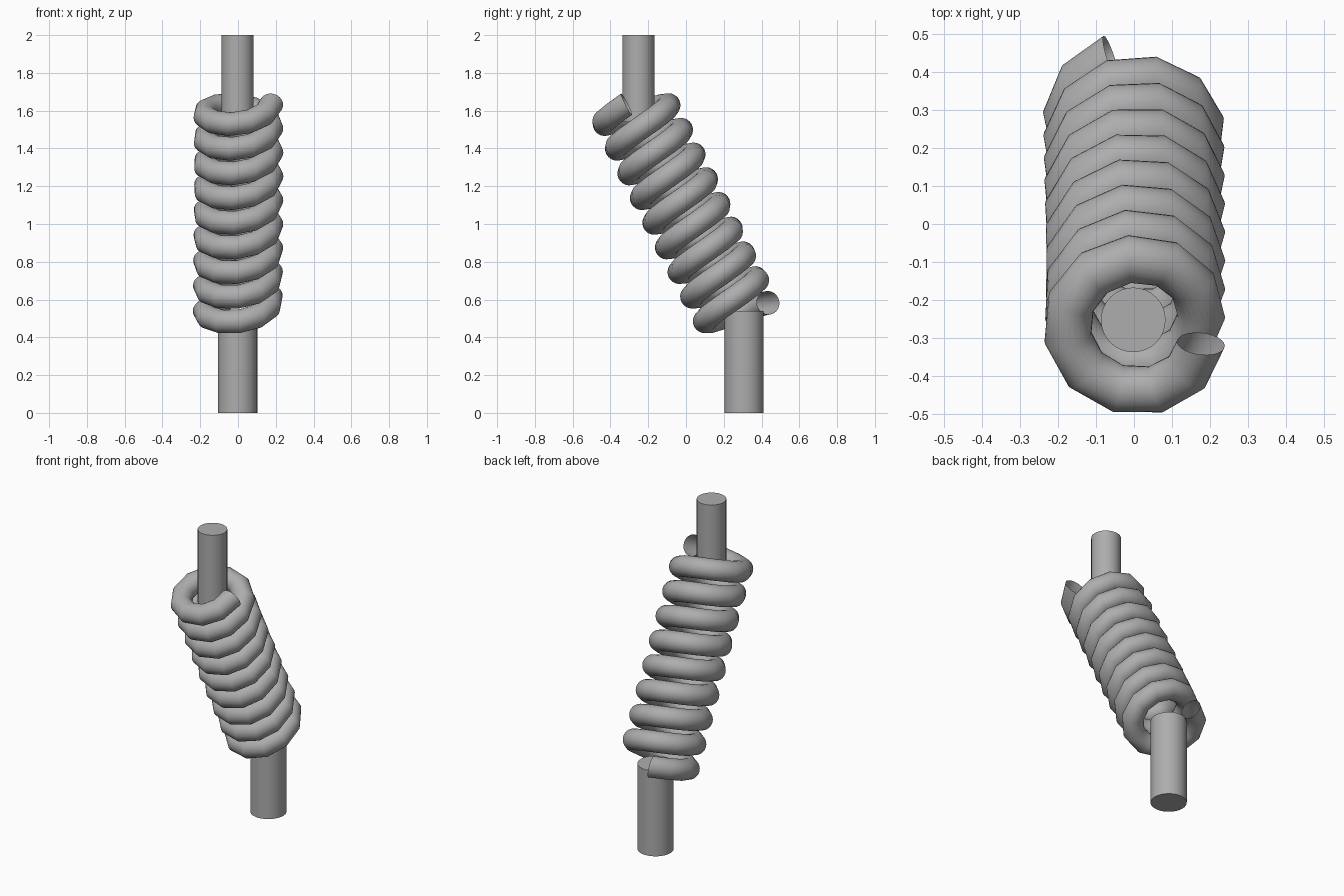
import bpy, bmesh, math
from mathutils import Vector

if "Cube" in bpy.data.objects:
    bpy.data.objects.remove(bpy.data.objects["Cube"])

grey = bpy.data.materials.new("plain_grey")
grey.diffuse_color = (0.42, 0.42, 0.42, 1)
grey.use_nodes = True
grey.node_tree.nodes["Principled BSDF"].inputs["Base Color"].default_value = grey.diffuse_color


def finish(name, bm):
    """Turn a bmesh into a named, coloured object."""
    mesh = bpy.data.meshes.new(name)
    bm.to_mesh(mesh)
    bm.free()
    mesh.materials.append(grey)
    ob = bpy.data.objects.new(name, mesh)
    bpy.context.collection.objects.link(ob)
    return ob


def rod(name, y, radius, z0, z1):
    """Upright capped cylinder with smooth sides and sharp rims."""
    bm = bmesh.new()
    bmesh.ops.create_cone(bm, cap_ends=True, segments=32, radius1=radius,
                          radius2=radius, depth=z1 - z0)
    bmesh.ops.translate(bm, verts=bm.verts, vec=(-0.002, y, (z0 + z1) / 2))
    for f in bm.faces:
        f.smooth = abs(f.normal.z) < 0.5
    for e in bm.edges:
        e.smooth = all(f.smooth for f in e.link_faces)
    return finish(name, bm)


def spring(name, start, end, coil_r, wire_r, a0, a1, steps, sides=24):
    """Open-ended round wire wound about a leaning axis."""
    axis = (end - start).normalized()
    side = Vector((1, 0, 0))
    back = axis.cross(side)
    bm = bmesh.new()
    rings = []
    for i in range(steps + 1):
        t = i / steps
        a = math.radians(a0 + (a1 - a0) * t)
        out = side * math.cos(a) + back * math.sin(a)
        centre = start.lerp(end, t) + out * coil_r
        ring = []
        for j in range(sides):
            b = 2 * math.pi * j / sides
            ring.append(bm.verts.new(
                centre + wire_r * (out * math.cos(b) + axis * math.sin(b))))
        rings.append(ring)
    for r0, r1 in zip(rings, rings[1:]):
        for j in range(sides):
            k = (j + 1) % sides
            bm.faces.new((r0[j], r1[j], r1[k], r0[k])).smooth = True
    bmesh.ops.recalc_face_normals(bm, faces=bm.faces)
    return finish(name, bm)


# End rods
rod("lower_rod", 0.307, 0.104, 0.0, 0.54)
rod("upper_rod", -0.252, 0.085, 1.54, 2.0)

# Leaning coil between the rods
spring("coil_spring", Vector((0, 0.287, 0.507)), Vector((0, -0.298, 1.643)),
       0.177, 0.063, 110, 9 * 360 - 6, 96)
